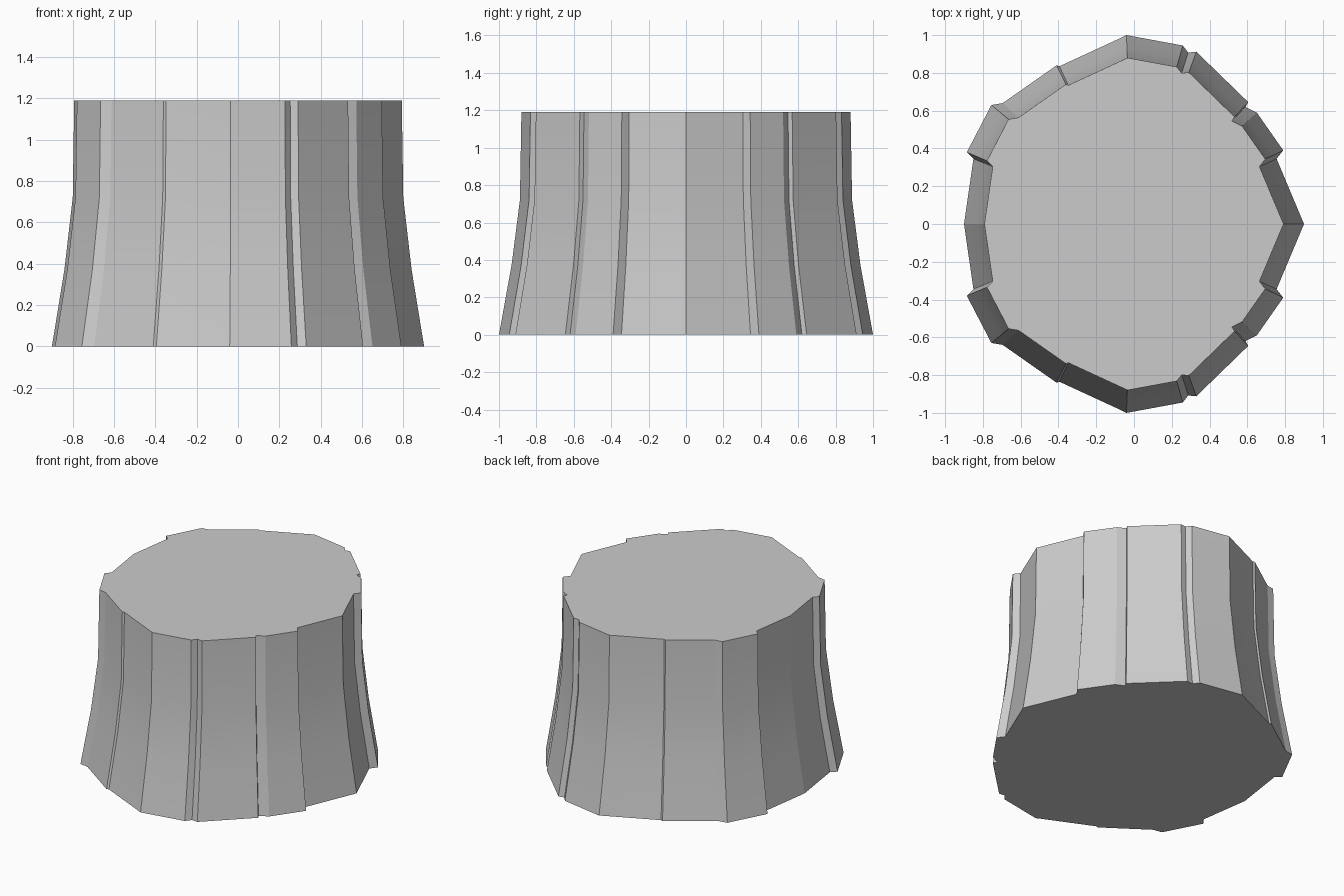
import bpy, bmesh, math

if "Cube" in bpy.data.objects:
    bpy.data.objects.remove(bpy.data.objects["Cube"])

# Half outline at ground level (y >= 0), from the right point to the left point
HALF = [(0.90, 0), (0.755, 0.345), (0.79, 0.39), (0.65, 0.59), (0.59, 0.62),
        (0.605, 0.645), (0.33, 0.912), (0.287, 0.908), (0.258, 0.945),
        (-0.04, 1.0), (-0.07, 0.985), (-0.395, 0.835), (-0.41, 0.84),
        (-0.695, 0.64), (-0.755, 0.63), (-0.885, 0.38), (-0.85, 0.345), (-0.90, 0)]

# Mirror across the x axis to close the loop
OUTLINE = HALF + [(x, -y) for x, y in reversed(HALF[1:-1])]

# Flare of the trunk: (height, scale)
LEVELS = [(0.0, 1.0), (0.37, 0.933), (0.72, 0.888), (1.19, 0.88)]

bm = bmesh.new()
rings = [[bm.verts.new((x * s, y * s, z)) for x, y in OUTLINE] for z, s in LEVELS]

# Side walls between successive rings
n = len(OUTLINE)
for low, high in zip(rings, rings[1:]):
    for i in range(n):
        j = (i + 1) % n
        bm.faces.new((low[i], low[j], high[j], high[i]))

# Flat base and cut top
bm.faces.new(list(reversed(rings[0])))
bm.faces.new(rings[-1])
bmesh.ops.recalc_face_normals(bm, faces=bm.faces[:])

mesh = bpy.data.meshes.new("stump")
bm.to_mesh(mesh)
bm.free()
stump = bpy.data.objects.new("stump", mesh)
bpy.context.collection.objects.link(stump)

# Smooth along the flare, crisp on the vertical ridges
bpy.context.view_layer.objects.active = stump
stump.select_set(True)
bpy.ops.object.shade_smooth_by_angle(angle=math.radians(10))
